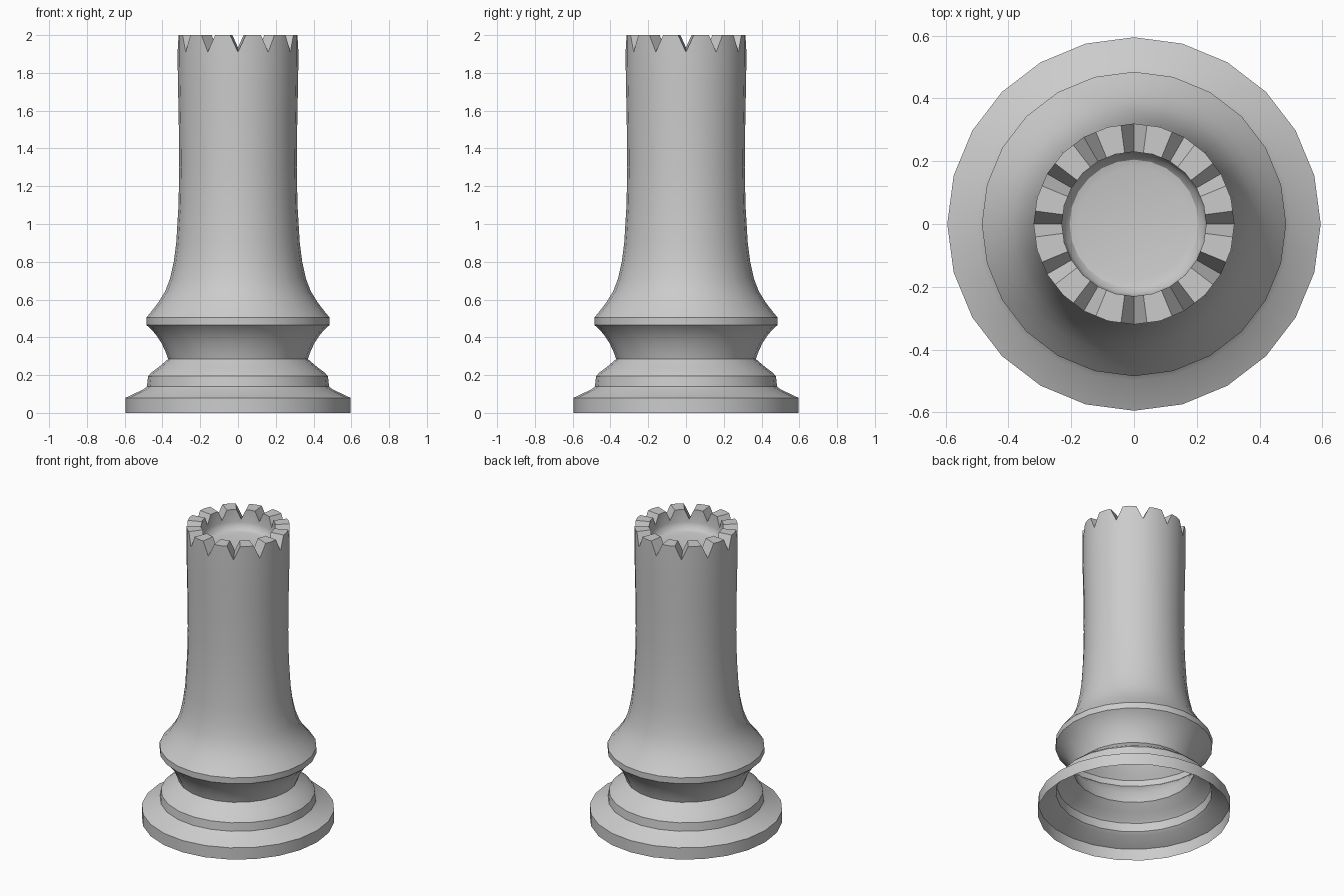
import bpy, bmesh, math

if "Cube" in bpy.data.objects:
    bpy.data.objects.remove(bpy.data.objects["Cube"])

STEPS = 48   # 24 visible sides, each split once for the notches

# Outside profile (radius, height), from the open foot up to the shaft
outer = [(0.595, 0.0), (0.595, 0.08), (0.50, 0.125), (0.482, 0.14), (0.476, 0.195),
         (0.46, 0.212), (0.42, 0.242), (0.385, 0.272), (0.37, 0.285), (0.38, 0.315),
         (0.405, 0.37), (0.435, 0.415), (0.465, 0.448), (0.485, 0.465), (0.485, 0.505),
         (0.46, 0.535), (0.42, 0.587), (0.385, 0.645), (0.36, 0.71), (0.34, 0.80),
         (0.327, 0.90), (0.315, 1.10), (0.311, 1.30), (0.314, 1.55), (0.318, 1.75),
         (0.32, 1.88)]
# Cup inside the top, going down to the floor
cup = [(0.23, 1.915), (0.222, 1.885), (0.205, 1.868), (0.18, 1.862)]

bm = bmesh.new()


def ring(radius, height, notch_height=None):
    """One ring of points; every fourth point drops to notch_height."""
    verts = []
    for k in range(STEPS):
        a = 2 * math.pi * k / STEPS
        r = radius * (math.cos(math.pi / 24) if k % 2 else 1.0)
        z = notch_height if notch_height is not None and k % 4 == 0 else height
        verts.append(bm.verts.new((r * math.cos(a), r * math.sin(a), z)))
    return verts


rings = [ring(r, z) for r, z in outer]
# Notched rim: outer edge and inner edge
rings.append(ring(0.32, 2.0, 1.91))
rings.append(ring(0.23, 2.0, 1.935))
rings += [ring(r, z) for r, z in cup]

for low, high in zip(rings, rings[1:]):
    for k in range(STEPS):
        n = (k + 1) % STEPS
        bm.faces.new((low[k], low[n], high[n], high[k]))
# Cup floor
bm.faces.new(rings[-1])

mesh = bpy.data.meshes.new("rook_tower")
bm.to_mesh(mesh)
bm.free()
tower = bpy.data.objects.new("rook_tower", mesh)
bpy.context.collection.objects.link(tower)

# Smooth the curves, keep the rim and foot edges sharp
bpy.context.view_layer.objects.active = tower
tower.select_set(True)
bpy.ops.object.shade_smooth_by_angle(angle=math.radians(30))
